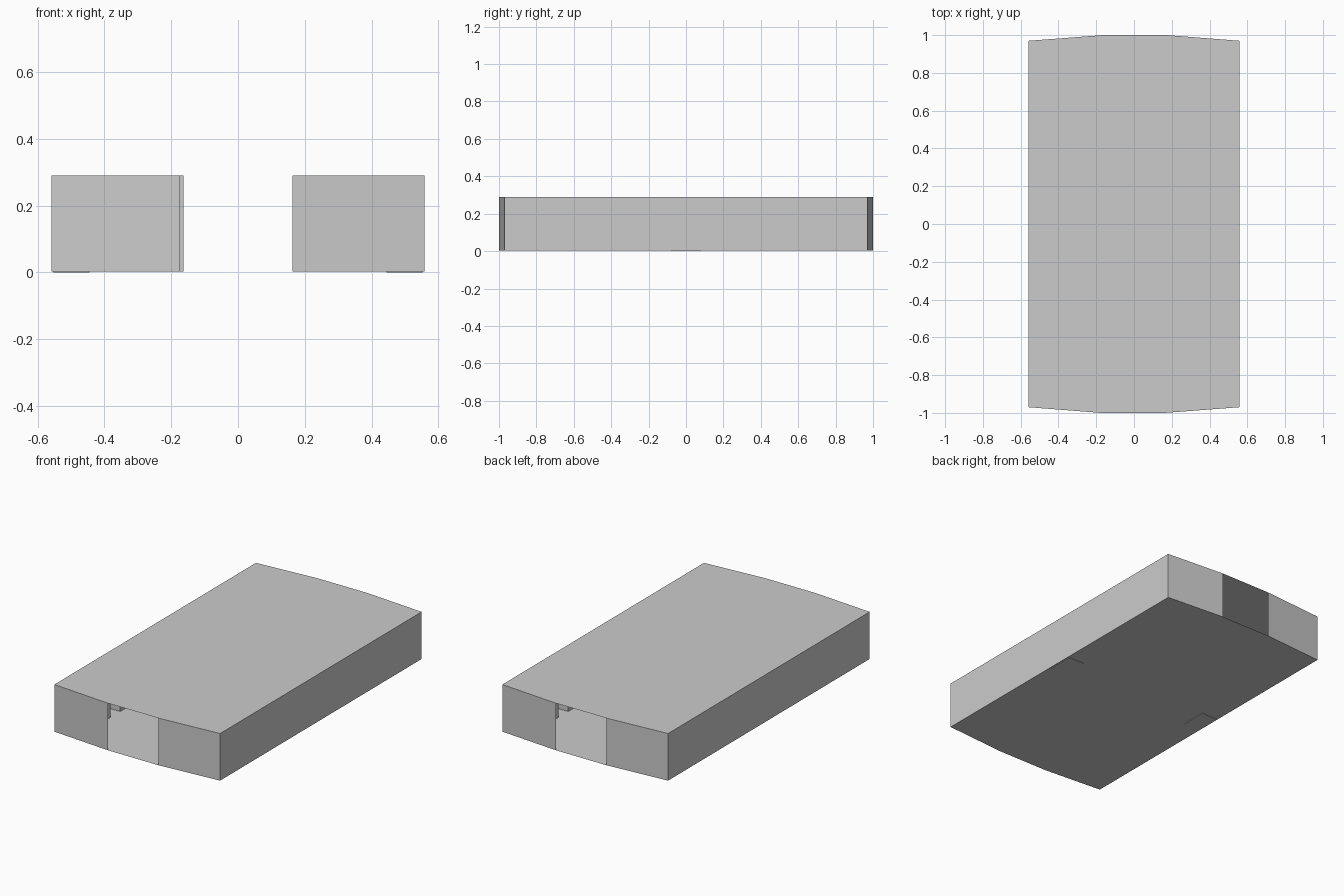
import bpy, bmesh

if "Cube" in bpy.data.objects:
    bpy.data.objects.remove(bpy.data.objects["Cube"])

Z0, Z1 = 0.003, 0.29

# Front half of the outline; the back half is the same turned by 180 degrees
half = [(-0.558, -0.97), (-0.175, -1.0), (0.163, -1.0), (0.558, -0.97)]
outline = half + [(-x, -y) for x, y in half]
openings = {1, 5}          # front and back doorways stay open


def finish(name, bm):
    mesh = bpy.data.meshes.new(name)
    bm.to_mesh(mesh)
    bm.free()
    obj = bpy.data.objects.new(name, mesh)
    bpy.context.collection.objects.link(obj)
    return obj


def sheet(name, z, flip):
    bm = bmesh.new()
    vs = [bm.verts.new((x, y, z)) for x, y in outline]
    bm.faces.new(vs[::-1] if flip else vs)
    return finish(name, bm)


def block(name, x0, x1, y0, y1, z0, z1):
    bm = bmesh.new()
    bmesh.ops.create_cube(bm, size=1)
    for v in bm.verts:
        v.co = ((x0 + x1) / 2 + v.co.x * (x1 - x0),
                (y0 + y1) / 2 + v.co.y * (y1 - y0),
                (z0 + z1) / 2 + v.co.z * (z1 - z0))
    return finish(name, bm)


# Thin floor and roof
sheet("floor", Z0, True)
sheet("roof", Z1, False)

# Outer walls, without the two doorways
bm = bmesh.new()
low = [bm.verts.new((x, y, Z0)) for x, y in outline]
top = [bm.verts.new((x, y, Z1)) for x, y in outline]
n = len(outline)
for i in range(n):
    if i not in openings:
        j = (i + 1) % n
        bm.faces.new((low[i], low[j], top[j], top[i]))
finish("outer_walls", bm)

# Row of low blocks inside along each side wall
for side, s in (("left", -1), ("right", 1)):
    xs = sorted((s * 0.41, s * 0.552))
    for k in range(-3, 4):
        y = k * 0.238
        block(f"{side}_inner_block", *xs, y - 0.072, y + 0.072, Z0 + 0.001, 0.14)
    # Flat pad showing just under the floor
    px = sorted((s * 0.444, s * 0.552))
    block(f"{side}_floor_pad", *px, -0.08, 0.08, 0.0, 0.02)
